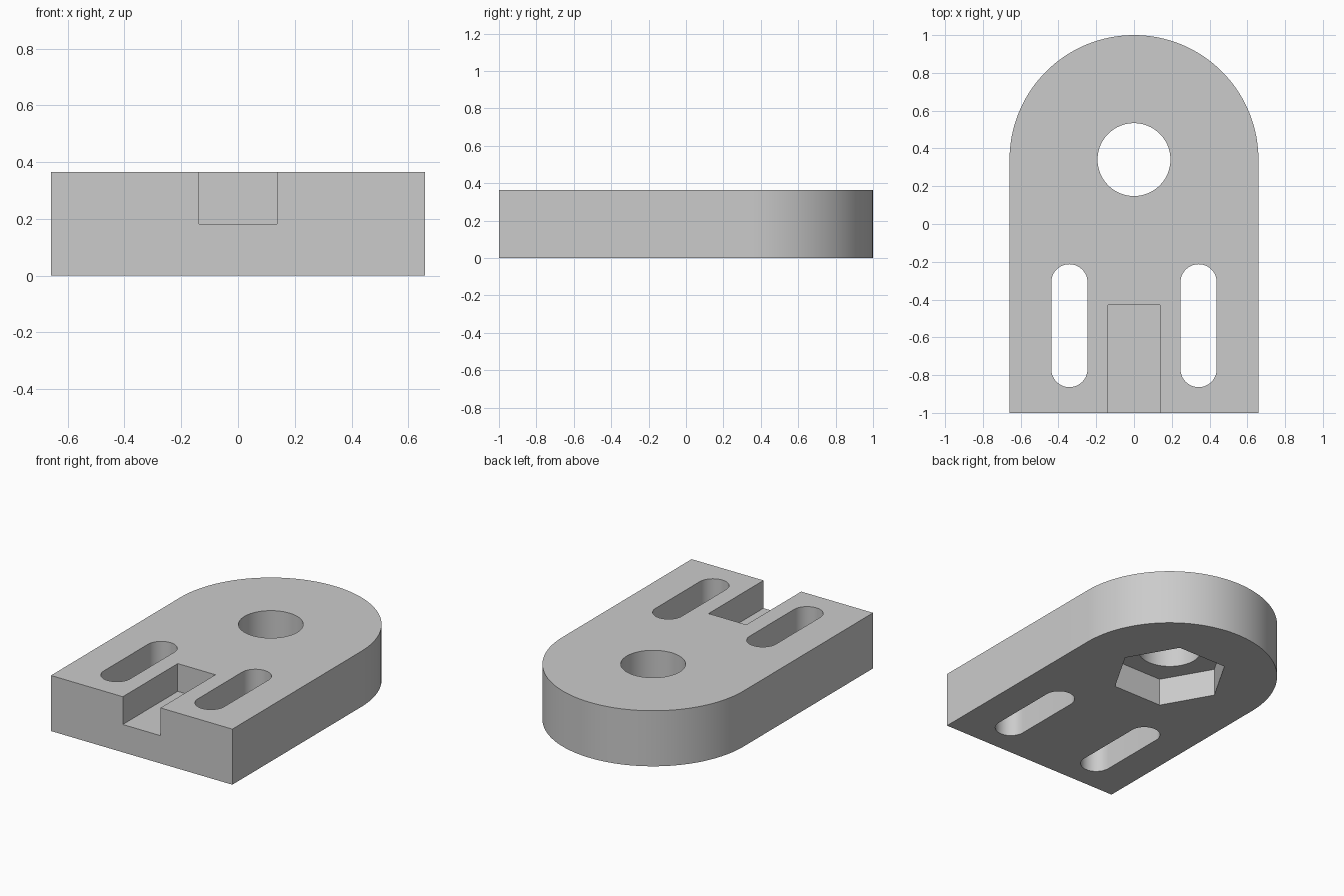
import bpy, bmesh, math

if "Cube" in bpy.data.objects:
    bpy.data.objects.remove(bpy.data.objects["Cube"], do_unlink=True)

WIDTH, THICK = 1.318, 0.365
R = WIDTH / 2
END_Y = 1 - R          # centre of the rounded end
HALF = THICK / 2       # depth of the notch and the nut pocket

grey = bpy.data.materials.new("plain grey")
grey.use_nodes = True
grey.diffuse_color = (0.6, 0.6, 0.6, 1)
grey.node_tree.nodes["Principled BSDF"].inputs["Base Color"].default_value = (0.6, 0.6, 0.6, 1)


def arc(cx, cy, r, start, end, steps):
    """Points on an arc, angles in degrees."""
    angles = [math.radians(start + (end - start) * i / steps) for i in range(steps + 1)]
    return [(cx + r * math.cos(a), cy + r * math.sin(a)) for a in angles]


def prism(name, outline, z0, z1):
    """Extrude a counter-clockwise outline from z0 to z1."""
    bm = bmesh.new()
    face = bm.faces.new([bm.verts.new((x, y, z0)) for x, y in outline])
    top = bmesh.ops.extrude_face_region(bm, geom=[face])["geom"]
    bmesh.ops.translate(bm, vec=(0, 0, z1 - z0),
                        verts=[v for v in top if isinstance(v, bmesh.types.BMVert)])
    bmesh.ops.recalc_face_normals(bm, faces=bm.faces)
    mesh = bpy.data.meshes.new(name)
    bm.to_mesh(mesh)
    bm.free()
    mesh.materials.append(grey)
    obj = bpy.data.objects.new(name, mesh)
    bpy.context.collection.objects.link(obj)
    return obj


# Plate with a square front and a rounded back
plate = prism("mounting_plate",
              [(-R, -1), (R, -1)] + arc(0, END_Y, R, 0, 180, 64), 0, THICK)

# Through hole and hexagonal nut pocket underneath
cutters = [
    prism("hole_cutter", arc(0, END_Y, 0.193, 0, 360, 64)[:-1], -0.1, THICK + 0.1),
    prism("nut_pocket_cutter", arc(0, END_Y, 0.357, 0, 360, 6)[:-1], -0.1, HALF),
]

# Two long slots
for side, x in (("left", 0.342), ("right", -0.342)):
    outline = arc(x, -0.309, 0.096, 0, 180, 24) + arc(x, -0.768, 0.096, 180, 360, 24)
    cutters.append(prism(side + "_slot_cutter", outline, -0.1, THICK + 0.1))

# Notch in the top of the front edge
cutters.append(prism("notch_cutter",
                     [(-0.137, -1.1), (0.137, -1.1), (0.137, -0.43), (-0.137, -0.43)],
                     HALF, THICK + 0.1))

# Cut everything, then drop the cutters
bpy.ops.object.select_all(action="DESELECT")
bpy.context.view_layer.objects.active = plate
plate.select_set(True)
for cutter in cutters:
    cutter.hide_render = True
    mod = plate.modifiers.new("cut", "BOOLEAN")
    mod.operation, mod.solver, mod.object = "DIFFERENCE", "EXACT", cutter
    bpy.ops.object.modifier_apply(modifier=mod.name)
    bpy.data.objects.remove(cutter, do_unlink=True)

bpy.ops.object.shade_smooth_by_angle(angle=math.radians(30))
